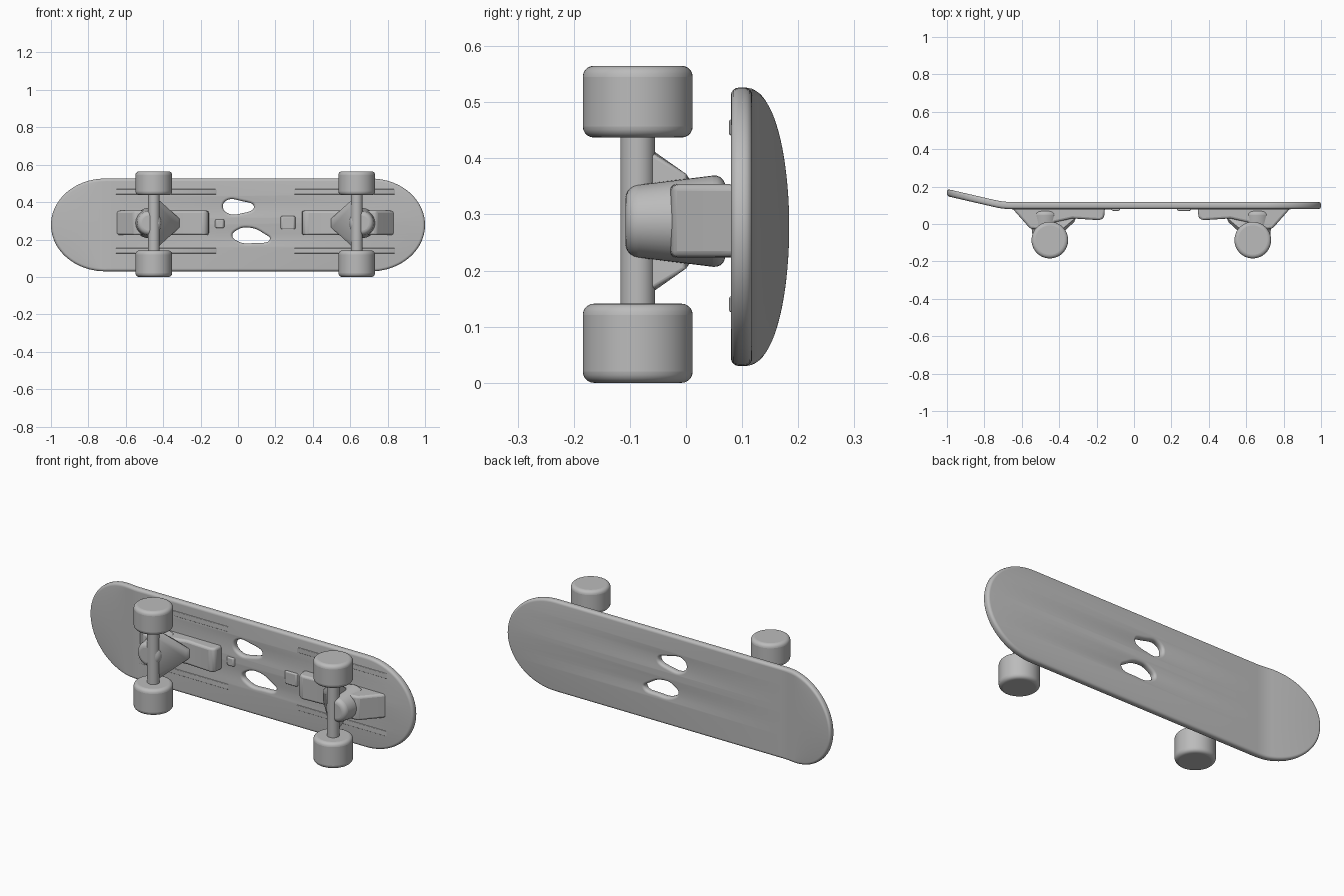
import bpy, bmesh, math
from mathutils import Vector, Matrix

if "Cube" in bpy.data.objects:
    bpy.data.objects.remove(bpy.data.objects["Cube"])

grey = bpy.data.materials.new("plain_grey")
grey.diffuse_color = (0.5, 0.5, 0.5, 1)
grey.use_nodes = True
grey.node_tree.nodes["Principled BSDF"].inputs["Base Color"].default_value = grey.diffuse_color


def finish(ob, angle=35):
    ob.data.materials.clear()
    ob.data.materials.append(grey)
    bpy.ops.object.select_all(action='DESELECT')
    ob.select_set(True)
    bpy.context.view_layer.objects.active = ob
    bpy.ops.object.shade_smooth_by_angle(angle=math.radians(angle))


def add_mesh(name, bm, bevel=0.0, segments=3):
    bmesh.ops.recalc_face_normals(bm, faces=bm.faces)
    me = bpy.data.meshes.new(name)
    bm.to_mesh(me)
    bm.free()
    ob = bpy.data.objects.new(name, me)
    bpy.context.collection.objects.link(ob)
    if bevel:
        mod = ob.modifiers.new("round", 'BEVEL')
        mod.width, mod.segments = bevel, segments
        mod.limit_method, mod.angle_limit = 'ANGLE', math.radians(40)
    finish(ob)
    return ob


def cylinder(name, a, b, r1, r2, bevel=0.0, sides=40):
    a, b = Vector(a), Vector(b)
    bm = bmesh.new()
    turn = (b - a).to_track_quat('Z', 'Y').to_matrix().to_4x4()
    bmesh.ops.create_cone(bm, cap_ends=True, segments=sides, radius1=r1, radius2=r2,
                          depth=(b - a).length,
                          matrix=Matrix.Translation((a + b) / 2) @ turn)
    return add_mesh(name, bm, bevel, 5)


def prism(name, profile, z0, z1, bevel):
    # x-y profile extruded along z
    bm = bmesh.new()
    face = bm.faces.new([bm.verts.new((x, y, z0)) for x, y in profile])
    up = bmesh.ops.extrude_face_region(bm, geom=[face])["geom"]
    for v in up:
        if isinstance(v, bmesh.types.BMVert):
            v.co.z = z1
    return add_mesh(name, bm, bevel)


def hull(name, points, bevel):
    bm = bmesh.new()
    for p in points:
        bm.verts.new(p)
    bmesh.ops.convex_hull(bm, input=bm.verts)
    bmesh.ops.dissolve_limit(bm, angle_limit=0.02, verts=bm.verts, edges=bm.edges)
    return add_mesh(name, bm, bevel)


# Deck: rounded outline with two leaf-shaped holes, bent up at the tail
EDGE, MID_Z, DECK_Y = 0.014, 0.278, 0.099
curve = bpy.data.curves.new("deck_outline", 'CURVE')
curve.dimensions, curve.fill_mode = '2D', 'BOTH'
curve.extrude, curve.bevel_depth, curve.bevel_resolution = 0.005, EDGE, 3

outline = []
for sign in (1, -1):
    for i in range(41):
        t = math.pi * (i / 40 - 0.5)
        outline.append((sign * (0.71 + (0.29 - EDGE) * math.cos(t)),
                        MID_Z + sign * (0.248 - EDGE) * math.sin(t)))
spline = curve.splines.new('POLY')
spline.points.add(len(outline) - 1)
for p, (x, z) in zip(spline.points, outline):
    p.co = (x, z, 0, 1)
spline.use_cyclic_u = True

holes = [
    [(-0.085, 0.378), (-0.06, 0.415), (0.01, 0.413), (0.09, 0.375), (0.01, 0.333), (-0.06, 0.338)],
    [(-0.035, 0.222), (0.0, 0.26), (0.06, 0.268), (0.13, 0.245), (0.175, 0.2), (0.08, 0.176), (0.0, 0.184)],
]
for pts in holes:
    centre = sum((Vector(p) for p in pts), Vector((0, 0))) / len(pts)
    spline = curve.splines.new('BEZIER')
    spline.bezier_points.add(len(pts) - 1)
    for bp, p in zip(spline.bezier_points, pts):
        d = Vector(p) - centre
        p = centre + d * (1 + EDGE * 0.7 / d.length)
        bp.co = (p.x, p.y, 0)
        bp.handle_left_type = bp.handle_right_type = 'AUTO'
    spline.use_cyclic_u = True
    spline.resolution_u = 6

deck = bpy.data.objects.new("deck", curve)
bpy.context.collection.objects.link(deck)
bpy.context.view_layer.objects.active = deck
deck.select_set(True)
bpy.ops.object.convert(target='MESH')
deck = bpy.context.view_layer.objects.active
bm = bmesh.new()
bm.from_mesh(deck.data)
bmesh.ops.remove_doubles(bm, verts=bm.verts, dist=0.0002)
for x in (-0.66, -0.68, -0.70, -0.72, -0.74):
    bmesh.ops.bisect_plane(bm, geom=bm.verts[:] + bm.edges[:] + bm.faces[:],
                           plane_co=(x, 0, 0), plane_no=(1, 0, 0))
for v in bm.verts:
    x, z, depth = v.co
    t = max(0.0, -0.66 - x)
    lift = 0.23 * (t * t / 0.16 if t < 0.08 else t - 0.04)
    v.co = (x, DECK_Y - depth + lift, z)
bmesh.ops.recalc_face_normals(bm, faces=bm.faces)
bm.to_mesh(deck.data)
bm.free()
finish(deck)

# Trucks and wheels: the second set mirrors the first
for label, mx in (("tail", lambda x: x), ("nose", lambda x: 0.185 - x)):
    ax, ay = mx(-0.45), -0.086
    prism(label + "_truck_base",
          [(mx(x), y) for x, y in [(-0.655, 0.09), (-0.63, 0.06), (-0.555, -0.025), (-0.50, -0.03),
                                   (-0.42, 0.01), (-0.33, 0.03), (-0.18, 0.02),
                                   (-0.16, 0.035), (-0.155, 0.09)]],
          0.223, 0.354, 0.012)
    cylinder(label + "_bushing", (mx(-0.475), 0.07, 0.288), (mx(-0.475), -0.108, 0.288),
             0.084, 0.062, 0.022)
    cylinder(label + "_axle", (ax, ay, 0.07), (ax, ay, 0.5), 0.031, 0.031)
    # Triangular hanger narrowing to the pivot
    hull(label + "_hanger",
         [(mx(x), y, 0.288 + s * z) for s in (-1, 1) for x, y, z in
          [(-0.465, -0.075, 0.13), (-0.43, -0.065, 0.13), (-0.44, -0.1, 0.11),
           (-0.41, 0.01, 0.07), (-0.47, 0.0, 0.085),
           (-0.31, 0.035, 0.022), (-0.32, 0.01, 0.022)]], 0.006)
    for side, z0, z1 in (("lower", 0.0, 0.141), ("upper", 0.437, 0.565)):
        cylinder(f"{label}_{side}_wheel", (ax, ay, z0), (ax, ay, z1), 0.098, 0.098, 0.02, 56)

# Small raised lumps and faint ribs on the underside
prism("nose_lump", [(0.225, 0.085), (0.235, 0.07), (0.30, 0.07), (0.31, 0.085)], 0.255, 0.325, 0.006)
prism("tail_lump", [(-0.125, 0.085), (-0.115, 0.07), (-0.08, 0.07), (-0.07, 0.085)], 0.262, 0.308, 0.006)
for i, z in enumerate((0.14, 0.455)):
    for label, mx in (("tail", lambda x: x), ("nose", lambda x: 0.185 - x)):
        prism(f"{label}_rib_{i}", [(mx(-0.66), 0.084), (mx(-0.65), 0.077),
                                   (mx(-0.12), 0.077), (mx(-0.11), 0.084)],
              z - 0.014, z + 0.014, 0.003)
